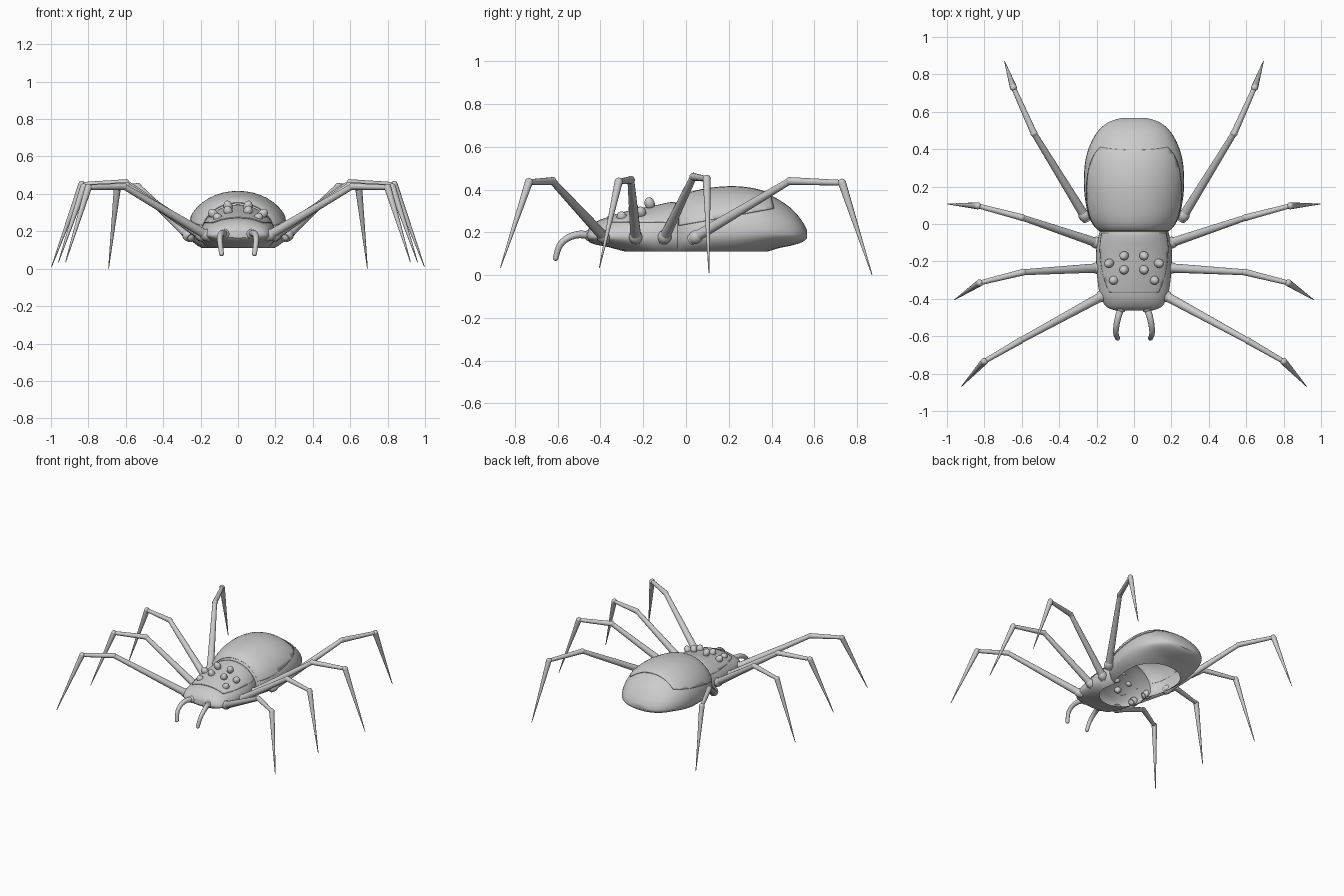
import bpy, bmesh, math
from mathutils import Vector, Matrix

if "Cube" in bpy.data.objects:
    bpy.data.objects.remove(bpy.data.objects["Cube"])


def finish(name, bm, angle=40):
    me = bpy.data.meshes.new(name)
    bm.to_mesh(me)
    bm.free()
    ob = bpy.data.objects.new(name, me)
    bpy.context.collection.objects.link(ob)
    bpy.ops.object.select_all(action='DESELECT')
    ob.select_set(True)
    bpy.context.view_layer.objects.active = ob
    bpy.ops.object.shade_smooth_by_angle(angle=math.radians(angle))
    return ob


def ball(bm, loc, r, direction=(0, 0, 1), stretch=1.0):
    rot = Vector(direction).to_track_quat('Z', 'Y').to_matrix().to_4x4()
    bmesh.ops.create_uvsphere(bm, u_segments=16, v_segments=10, radius=r,
                              matrix=Matrix.Translation(loc) @ rot @ Matrix.Diagonal((1, 1, stretch, 1)))


def rod(bm, a, b, r1, r2):
    a, b = Vector(a), Vector(b)
    d = b - a
    rot = d.to_track_quat('Z', 'Y').to_matrix().to_4x4()
    bmesh.ops.create_cone(bm, cap_ends=True, segments=14, radius1=r1, radius2=r2, depth=d.length,
                          matrix=Matrix.Translation((a + b) / 2) @ rot)


def catmull(p, t):
    i = min(int(t), len(p) - 2)
    f = t - i
    a, b, c, d = p[max(i - 1, 0)], p[i], p[i + 1], p[min(i + 2, len(p) - 1)]
    return [0.5 * (2 * q + (r - o) * f + (2 * o - 5 * q + 4 * r - s) * f * f + (3 * q - o - 3 * r + s) * f ** 3)
            for o, q, r, s in zip(a, b, c, d)]


# Body stations: y, half width, top z, widest z, bottom z
HEAD = [(-.462, .10, .205, .185, .165), (-.445, .145, .23, .18, .150), (-.41, .17, .255, .18, .14),
        (-.36, .187, .272, .18, .13), (-.25, .2, .30, .18, .10), (-.15, .203, .32, .18, .07),
        (-.08, .193, .335, .18, .07), (-.04, .183, .338, .18, .07)]
TAIL = [(-.04, .183, .338, .18, .07), (-.01, .215, .37, .185, .07), (.05, .245, .392, .19, .07),
        (.15, .264, .408, .195, .07), (.25, .268, .41, .2, .075), (.35, .258, .393, .2, .10),
        (.43, .232, .355, .195, .125), (.50, .19, .305, .19, .14), (.545, .135, .25, .188, .155),
        (.566, .07, .21, .186, .172)]


def body_bm():
    rows = [catmull(HEAD, i / 4) for i in range(4 * (len(HEAD) - 1))]
    rows += [catmull(TAIL, i / 4) for i in range(4 * (len(TAIL) - 1) + 1)]
    bm = bmesh.new()
    n, rings = 40, []
    for y, w, top, mid, bot in rows:
        ring = []
        for k in range(n):
            a = 2 * math.pi * k / n
            s = math.sin(a)
            ring.append(bm.verts.new((w * math.cos(a), y, mid + s * ((top - mid) if s > 0 else (mid - bot)))))
        rings.append(ring)
    for r0, r1 in zip(rings, rings[1:]):
        for k in range(n):
            bm.faces.new((r0[k], r0[(k + 1) % n], r1[(k + 1) % n], r1[k]))
    bm.faces.new(rings[0])
    bm.faces.new(rings[-1])
    bmesh.ops.recalc_face_normals(bm, faces=bm.faces)
    return bm


def cut(bm, co, no):
    # Remove everything on the side the normal points to
    bmesh.ops.bisect_plane(bm, geom=bm.verts[:] + bm.edges[:] + bm.faces[:],
                           plane_co=co, plane_no=no, clear_outer=True)


# Hollow body shell, open underneath
bm = body_bm()
cut(bm, (0, 0, .11), (0, 0, -1))
finish("body_shell", bm)


def plate(name, planes):
    bm = body_bm()
    for co, no in planes:
        cut(bm, co, no)
    ob = finish(name, bm)
    m = ob.modifiers.new("thickness", 'SOLIDIFY')
    m.thickness, m.offset = .005, 1


# Back plates
plate("abdomen_plate", [((0, -.035, .23), (0, .18, -1)), ((0, .40, .35), (0, 1, .25)), ((0, -.03, 0), (0, -1, 0))])
plate("head_plate", [((0, -.3, .245), (0, 0, -1)), ((0, -.365, 0), (0, -1, 0)), ((0, -.05, 0), (0, 1, 0))])

# Eyes, legs and fangs: right-hand data, mirrored
EYES = [(.053, -.17, .335), (.133, -.21, .293), (.053, -.245, .308), (.107, -.30, .27)]
LEGS = {
    "front": [(.17, -.385, .18), (.61, -.625, .44), (.80, -.735, .435), (.922, -.868, .035)],
    "second": [(.195, -.235, .178), (.595, -.258, .445), (.825, -.315, .437), (.96, -.405, .035)],
    "third": [(.2, -.10, .178), (.6, .035, .46), (.835, .097, .45), (.997, .107, .01)],
    "rear": [(.265, .045, .178), (.535, .485, .44), (.645, .73, .432), (.692, .87, .002)],
}
FANG = [(.07, -.45, .185), (.085, -.5, .19), (.095, -.55, .175), (.096, -.59, .14), (.088, -.61, .08)]

for side, sx in (("right", 1), ("left", -1)):
    def mir(p):
        return Vector((sx * p[0], p[1], p[2]))

    bm = bmesh.new()
    for e in EYES:
        ball(bm, mir(e), .024, (sx * e[0] * 2, -.1, .3), 1.25)
    finish(f"{side}_eyes", bm)

    for name, pts in LEGS.items():
        hip, knee, ankle, foot = map(mir, pts)
        d = (knee - hip).normalized()
        bm = bmesh.new()
        ball(bm, hip, .032, d, 1.2)
        rod(bm, hip - d * .03, knee, .026, .016)
        ball(bm, knee, .019)
        rod(bm, knee, ankle, .018, .013)
        ball(bm, ankle, .019)
        rod(bm, ankle, foot, .019, .002)
        finish(f"{side}_{name}_leg", bm)

    # Curved fang
    bm = bmesh.new()
    path = [mir(catmull(FANG, i / 4)) for i in range(4 * (len(FANG) - 1) + 1)]
    rings = []
    for i, p in enumerate(path):
        t = (path[min(i + 1, len(path) - 1)] - path[max(i - 1, 0)]).normalized()
        u = Vector((1, 0, 0)).cross(t).normalized()
        v = t.cross(u)
        r = .019 - .006 * i / (len(path) - 1)
        rings.append([bm.verts.new(p + r * (math.cos(a) * u + math.sin(a) * v))
                      for a in (2 * math.pi * k / 14 for k in range(14))])
    for r0, r1 in zip(rings, rings[1:]):
        for k in range(14):
            bm.faces.new((r0[k], r0[(k + 1) % 14], r1[(k + 1) % 14], r1[k]))
    bmesh.ops.recalc_face_normals(bm, faces=bm.faces)
    ball(bm, path[-1], .0135)
    ball(bm, path[0], .027)
    finish(f"{side}_fang", bm)
